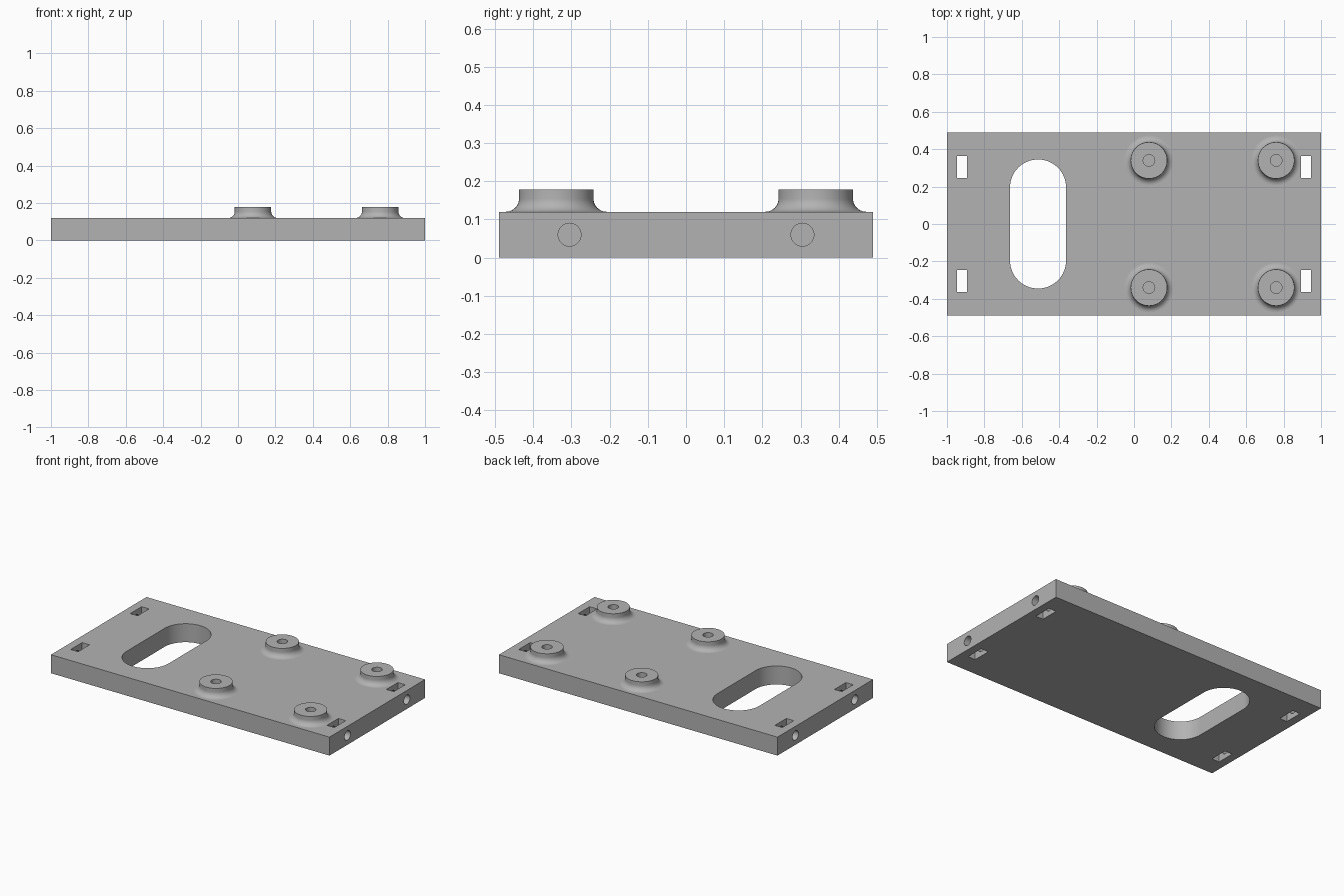
import bpy
import bmesh
from math import cos, sin, pi, radians
from mathutils import Matrix

cube = bpy.data.objects.get("Cube")
if cube:
    bpy.data.objects.remove(cube, do_unlink=True)

LENGTH, WIDTH, THICK = 2.0, 0.98, 0.12
BOSS_X, BOSS_Y = (0.08, 0.76), 0.34
BOSS_R, BOSS_TOP, FILLET, BORE = 0.0975, 0.178, 0.035, 0.031
SLOT_X, SLOT_Y = 0.92, 0.305

grey = bpy.data.materials.new("plain grey")
grey.use_nodes = True
colour = (0.45, 0.45, 0.45, 1)
grey.diffuse_color = colour
grey.node_tree.nodes["Principled BSDF"].inputs["Base Color"].default_value = colour


def make_object(name, bm):
    bmesh.ops.recalc_face_normals(bm, faces=bm.faces)
    mesh = bpy.data.meshes.new(name)
    bm.to_mesh(mesh)
    bm.free()
    mesh.materials.append(grey)
    obj = bpy.data.objects.new(name, mesh)
    bpy.context.collection.objects.link(obj)
    return obj


def box(name, centre, size):
    bm = bmesh.new()
    bmesh.ops.create_cube(bm, size=1, matrix=Matrix.Translation(centre) @ Matrix.Diagonal((*size, 1)))
    return make_object(name, bm)


def cylinder(name, centre, radius, depth, along_x=False):
    bm = bmesh.new()
    turn = Matrix.Rotation(pi / 2 if along_x else 0, 4, "Y")
    bmesh.ops.create_cone(bm, cap_ends=True, segments=48, radius1=radius, radius2=radius,
                          depth=depth, matrix=Matrix.Translation(centre) @ turn)
    return make_object(name, bm)


def stadium(name, x, radius, half_length):
    """Upright prism with two round ends, stretched along y."""
    bm = bmesh.new()
    ring = []
    for end in (1, -1):
        for i in range(33):
            a = pi * i / 32
            ring.append(bm.verts.new((x + end * radius * cos(a),
                                      end * (half_length - radius + radius * sin(a)), -0.1)))
    face = bm.faces.new(ring)
    top = bmesh.ops.extrude_face_region(bm, geom=[face])["geom"]
    bmesh.ops.translate(bm, vec=(0, 0, 0.4), verts=[v for v in top if isinstance(v, bmesh.types.BMVert)])
    return make_object(name, bm)


def smooth(obj):
    bpy.ops.object.select_all(action="DESELECT")
    obj.select_set(True)
    bpy.context.view_layer.objects.active = obj
    bpy.ops.object.shade_smooth_by_angle(angle=radians(30))


def cut(target, cutter):
    cutter.hide_render = True
    mod = target.modifiers.new("cut", "BOOLEAN")
    mod.operation, mod.solver, mod.object = "DIFFERENCE", "EXACT", cutter
    bpy.context.view_layer.objects.active = target
    bpy.ops.object.modifier_apply(modifier=mod.name)
    bpy.data.objects.remove(cutter, do_unlink=True)


# Base plate with its long rounded opening
plate = box("base_plate", (0, 0, THICK / 2), (LENGTH, WIDTH, THICK))
cut(plate, stadium("opening_cutter", -0.513, 0.15, 0.345))

# Nut slots near the corners, met by screw holes from both ends
for sx in (-1, 1):
    for sy in (-1, 1):
        cut(plate, box("slot_cutter", (sx * SLOT_X, sy * SLOT_Y, THICK / 2), (0.053, 0.117, 0.3)))
        cut(plate, cylinder("screw_cutter", (sx * 0.95, sy * SLOT_Y, THICK / 2), 0.03, 0.2, True))

# Blind bores continuing below the bosses
for x in BOSS_X:
    for sy in (-1, 1):
        cut(plate, cylinder("bore_cutter", (x, sy * BOSS_Y, THICK), BORE, 0.12))
smooth(plate)

# Turned bosses with a flared foot
profile = [(BORE, THICK), (BORE, BOSS_TOP), (BOSS_R, BOSS_TOP)]
for i in range(11):
    a = pi / 2 * i / 10
    profile.append((BOSS_R + FILLET * (1 - cos(a)), THICK + FILLET * (1 - sin(a))))

for x, place in zip(BOSS_X, ("middle", "end")):
    for sy, side in ((-1, "front"), (1, "back")):
        bm = bmesh.new()
        points = [bm.verts.new((r, 0, z)) for r, z in profile]
        edges = [bm.edges.new(pair) for pair in zip(points, points[1:])]
        bmesh.ops.spin(bm, geom=points + edges, cent=(0, 0, 0), axis=(0, 0, 1),
                       angle=2 * pi, steps=48, use_merge=True)
        bmesh.ops.remove_doubles(bm, verts=bm.verts, dist=1e-5)
        boss = make_object(f"{place}_{side}_boss", bm)
        # Keep the open shell facing outwards
        top = max(boss.data.polygons, key=lambda p: p.center.z)
        if top.normal.z < 0:
            boss.data.flip_normals()
        boss.location = (x, sy * BOSS_Y, 0)
        smooth(boss)
